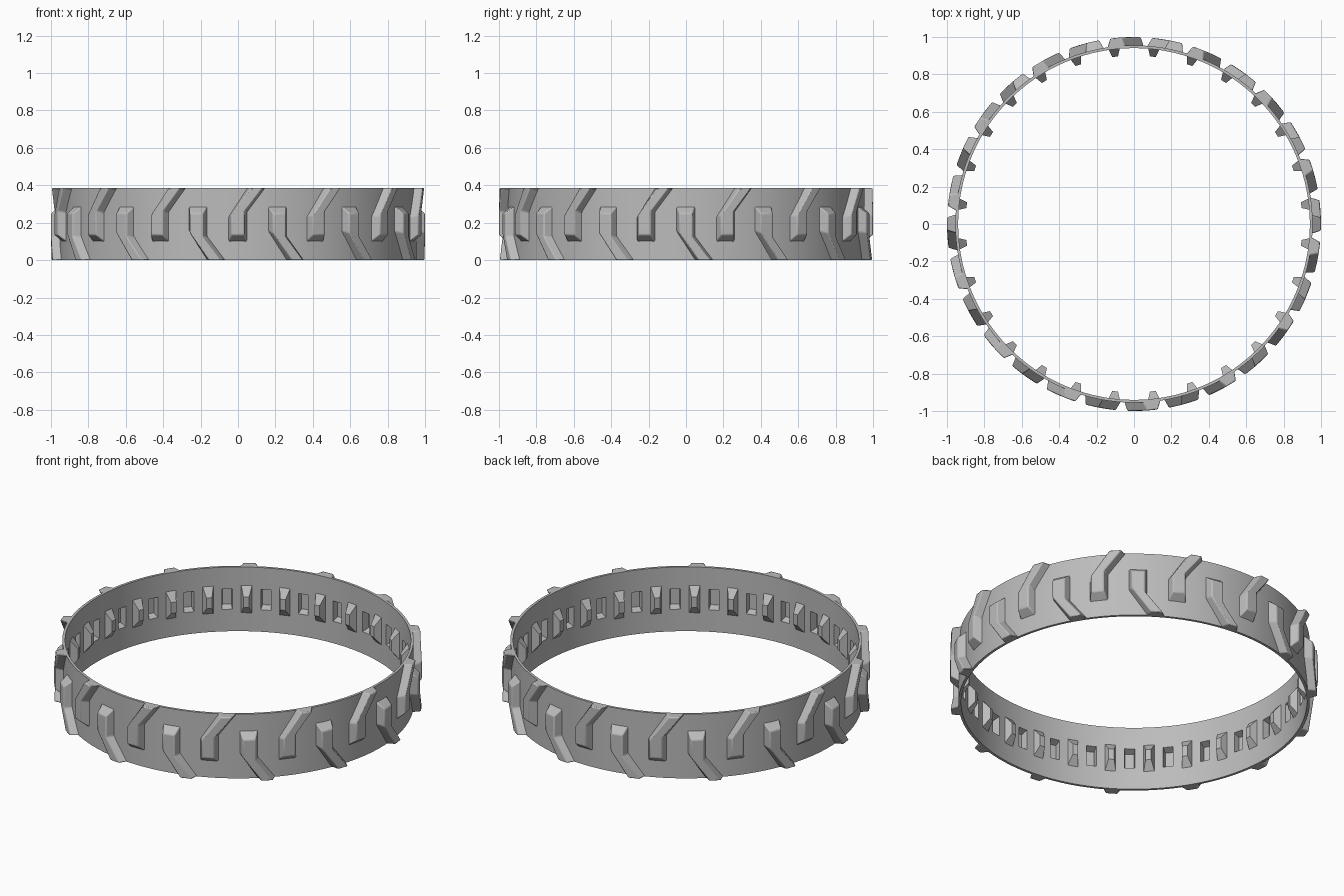
import bpy, bmesh, math

old = bpy.data.objects.get("Cube")
if old:
    bpy.data.objects.remove(old, do_unlink=True)

HEIGHT = 0.385
INNER, OUTER = 0.94, 0.955
LUGS = 14
STEP = math.tau / (2 * LUGS)

rubber = bpy.data.materials.new("rubber grey")
rubber.use_nodes = True
GREY = (0.5, 0.5, 0.5, 1)
rubber.diffuse_color = GREY
rubber.node_tree.nodes["Principled BSDF"].inputs["Base Color"].default_value = GREY


def wrap(u, z, r, angle):
    """Place arc offset u and height z on a cylinder of radius r; angle 0 is the front."""
    a = angle + u
    return (r * math.sin(a), -r * math.cos(a), z)


def loft(bm, low, high, r_low, r_high, angle, strips):
    """Solid between two outlines wrapped at two radii, capped with quad strips."""
    a = [bm.verts.new(wrap(u, z, r_low, angle)) for u, z in low]
    b = [bm.verts.new(wrap(u, z, r_high, angle)) for u, z in high]
    n = len(a)
    for i in range(n):
        j = (i + 1) % n
        bm.faces.new((a[i], a[j], b[j], b[i]))
    for s in strips:
        bm.faces.new([b[i] for i in s])
        bm.faces.new([a[i] for i in reversed(s)])


def finish(name, bm):
    bmesh.ops.recalc_face_normals(bm, faces=bm.faces[:])
    mesh = bpy.data.meshes.new(name)
    bm.to_mesh(mesh)
    bm.free()
    mesh.materials.append(rubber)
    obj = bpy.data.objects.new(name, mesh)
    bpy.context.scene.collection.objects.link(obj)
    return obj


def box(u, z0, z1):
    return [(-u, z0), (u, z0), (u, z1), (-u, z1)]


# Band: rectangular section swept round the axis
bm = bmesh.new()
SEGMENTS = 16 * LUGS
section = [(INNER, 0), (OUTER, 0), (OUTER, HEIGHT), (INNER, HEIGHT)]
rings = [[bm.verts.new(wrap(0, z, r, math.tau * k / SEGMENTS)) for r, z in section]
         for k in range(SEGMENTS)]
for k in range(SEGMENTS):
    p, q = rings[k - 1], rings[k]
    for i in range(4):
        j = (i + 1) % 4
        bm.faces.new((p[i], p[j], q[j], q[i]))
band = finish("track_band", bm)

# Tread lugs: bent bars alternating between the upper and lower edge
foot = [(-.055, .095), (.052, .095), (.052, .255), (.155, HEIGHT), (.05, HEIGHT), (-.055, .23)]
crown = [(-.036, .135), (.034, .135), (.034, .262), (.13, HEIGHT), (.068, HEIGHT), (-.036, .24)]
bm = bmesh.new()
for k in range(2 * LUGS):
    flip = (lambda z: HEIGHT - z) if k % 2 else (lambda z: z)
    low = [(u, flip(z)) for u, z in foot]
    high = [(u, flip(z)) for u, z in crown]
    loft(bm, low, high, 0.948, 1.0, k * STEP, [(0, 1, 2, 5), (2, 3, 4, 5)])
lugs = finish("tread_lugs", bm)
bevel = lugs.modifiers.new("Soft edges", 'BEVEL')
bevel.width = 0.006
bevel.segments = 2
bevel.limit_method = 'ANGLE'
bevel.angle_limit = math.radians(25)

# Drive teeth: tapered blocks on the inside, between the lugs
bm = bmesh.new()
for k in range(2 * LUGS):
    loft(bm, box(.033, .105, .28), box(.017, .16, .225), 0.945, 0.9,
         (k + 0.5) * STEP, [(0, 1, 2, 3)])
teeth = finish("drive_teeth", bm)

# Drive pockets: cut through the band into the back of each lug
bm = bmesh.new()
for k in range(2 * LUGS):
    loft(bm, box(.032, .125, .26), box(.025, .145, .24), 0.92, 0.98,
         k * STEP, [(0, 1, 2, 3)])
cutter = finish("pocket_cutter", bm)
cutter.hide_render = True
cutter.hide_viewport = True
for obj in (band, lugs):
    cut = obj.modifiers.new("Pockets", 'BOOLEAN')
    cut.operation = 'DIFFERENCE'
    cut.solver = 'EXACT'
    cut.object = cutter

# Smooth shading that keeps hard edges
for obj in (band, lugs, teeth):
    bpy.ops.object.select_all(action='DESELECT')
    obj.select_set(True)
    bpy.context.view_layer.objects.active = obj
    bpy.ops.object.shade_smooth_by_angle(angle=math.radians(30))
